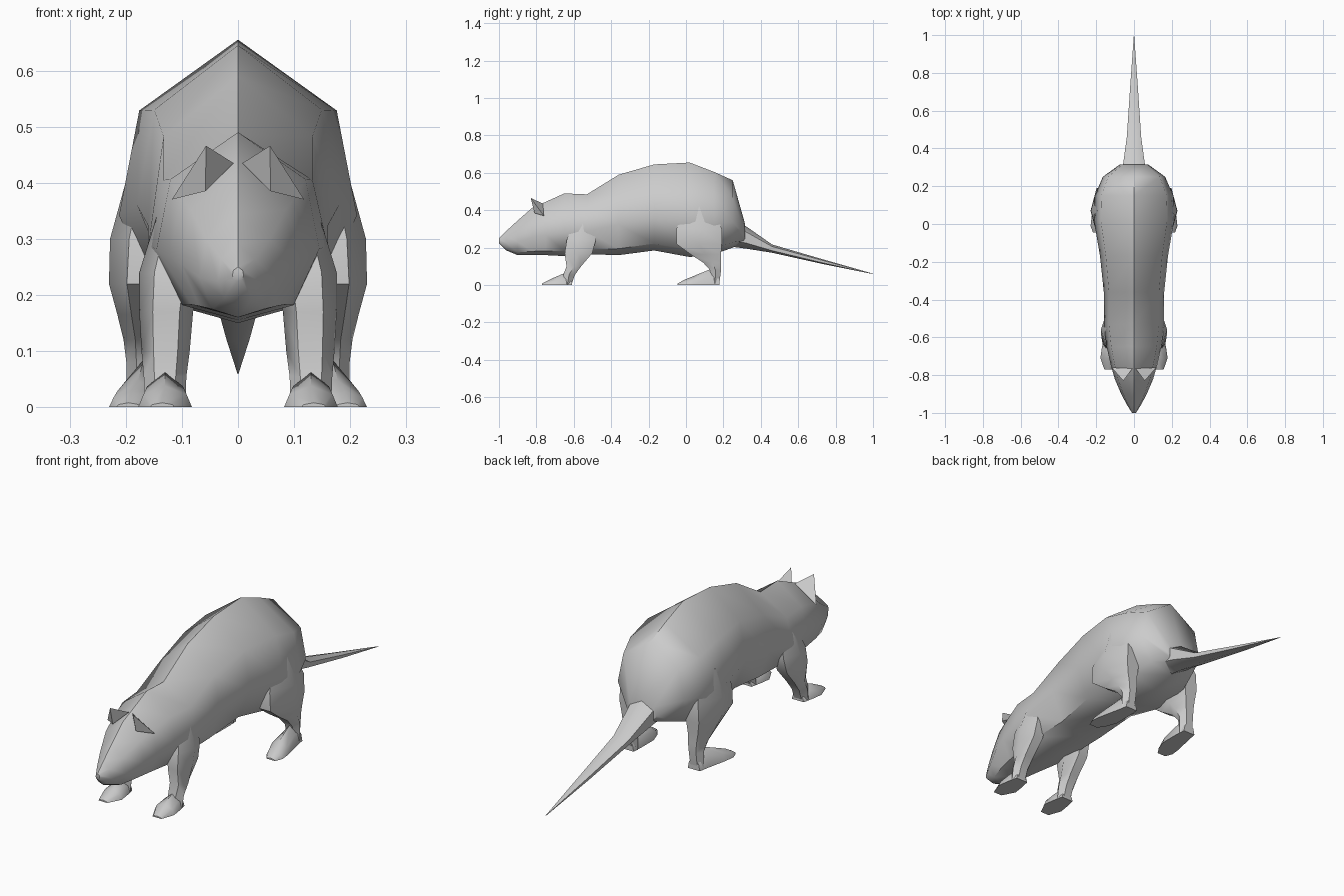
import bpy, bmesh, math

if "Cube" in bpy.data.objects:
    bpy.data.objects.remove(bpy.data.objects["Cube"])


def finish(name, bm, mirror=False, angle=50):
    bmesh.ops.remove_doubles(bm, verts=bm.verts, dist=0.0005)
    bmesh.ops.recalc_face_normals(bm, faces=bm.faces)
    me = bpy.data.meshes.new(name)
    bm.to_mesh(me)
    bm.free()
    ob = bpy.data.objects.new(name, me)
    bpy.context.collection.objects.link(ob)
    if mirror:
        ob.modifiers.new("mirror", "MIRROR").use_axis[0] = True
    bpy.ops.object.select_all(action="DESELECT")
    ob.select_set(True)
    bpy.context.view_layer.objects.active = ob
    bpy.ops.object.shade_smooth_by_angle(angle=math.radians(angle))
    return ob


def loft(name, rings, mirror=False):
    """Skin a list of equal-length point rings and cap both ends."""
    bm = bmesh.new()
    vs = [[bm.verts.new(p) for p in r] for r in rings]
    n = len(vs[0])
    for a, b in zip(vs, vs[1:]):
        for i in range(n):
            j = (i + 1) % n
            bm.faces.new((a[i], a[j], b[j], b[i]))
    bm.faces.new(vs[0])
    bm.faces.new(vs[-1])
    return finish(name, bm, mirror)


def body_ring(y, w, zt, zb):
    h = zt - zb
    half = [(0, zt), (.83 * w, zt - .25 * h), (w, zt - .62 * h), (.68 * w, zb + .08 * h), (0, zb)]
    pts = half + [(-x, z) for x, z in half[-2:0:-1]]
    return [(x, y, z) for x, z in pts]


def leg_ring(x, y, z, rx, ry):
    return [(x + rx * math.cos(a), y + ry * math.sin(a), z)
            for a in (math.tau * i / 6 for i in range(6))]


def foot_ring(x, y, hw, h):
    return [(x - hw, y, 0), (x - hw * .8, y, h * .6), (x, y, h),
            (x + hw * .8, y, h * .6), (x + hw, y, 0)]


# head and trunk: y, half width, top, bottom
stations = [
    (-1.00, .010, .25, .225), (-.96, .036, .29, .185), (-.90, .068, .345, .16),
    (-.82, .102, .415, .16), (-.75, .122, .445, .16), (-.65, .145, .49, .155),
    (-.53, .160, .485, .165), (-.36, .160, .59, .16), (-.17, .180, .645, .185),
    (.02, .212, .655, .15), (.15, .208, .605, .165), (.25, .165, .56, .20),
    (.315, .075, .33, .23)]
loft("body", [body_ring(*s) for s in stations])

# tail: y, centre z, half width, half height
tail = [(.25, .27, .072, .066), (.32, .255, .066, .060), (.46, .195, .044, .022),
        (.72, .128, .024, .013), (1.0, .06, .001, .001)]
loft("tail", [[(w * math.sin(math.tau * i / 6), y, z + h * math.cos(math.tau * i / 6))
               for i in range(6)] for y, z, w, h in tail])

# legs: x, y, z, x radius, y radius
loft("front_leg", [leg_ring(*r) for r in (
    (.105, -.55, .34, .04, .06), (.122, -.56, .24, .054, .09), (.128, -.575, .17, .048, .085),
    (.129, -.60, .10, .043, .045), (.130, -.625, .055, .038, .036), (.130, -.635, .0, .036, .025))], True)
loft("back_leg", [leg_ring(*r) for r in (
    (.145, .07, .42, .05, .09), (.160, .07, .30, .068, .14), (.166, .07, .22, .064, .14),
    (.165, .105, .165, .05, .095), (.162, .14, .12, .042, .055),
    (.163, .158, .08, .036, .034), (.165, .155, .0, .034, .026))], True)

# feet: x, y, half width, height
loft("front_foot", [foot_ring(*r) for r in (
    (.130, -.61, .030, .03), (.130, -.655, .040, .062), (.130, -.71, .048, .038),
    (.135, -.77, .022, .008))], True)
loft("back_foot", [foot_ring(*r) for r in (
    (.165, .18, .030, .05), (.168, .13, .036, .085), (.178, .04, .046, .048),
    (.190, -.01, .040, .028), (.195, -.045, .022, .008))], True)

# pointed ears
bm = bmesh.new()
tip, inner, outer, front = [bm.verts.new(p) for p in (
    (.057, -.83, .466), (.008, -.765, .435), (.118, -.76, .37), (.058, -.81, .385))]
for f in ((tip, inner, outer), (tip, front, inner), (tip, outer, front), (inner, front, outer)):
    bm.faces.new(f)
finish("ear", bm, True, 30)
